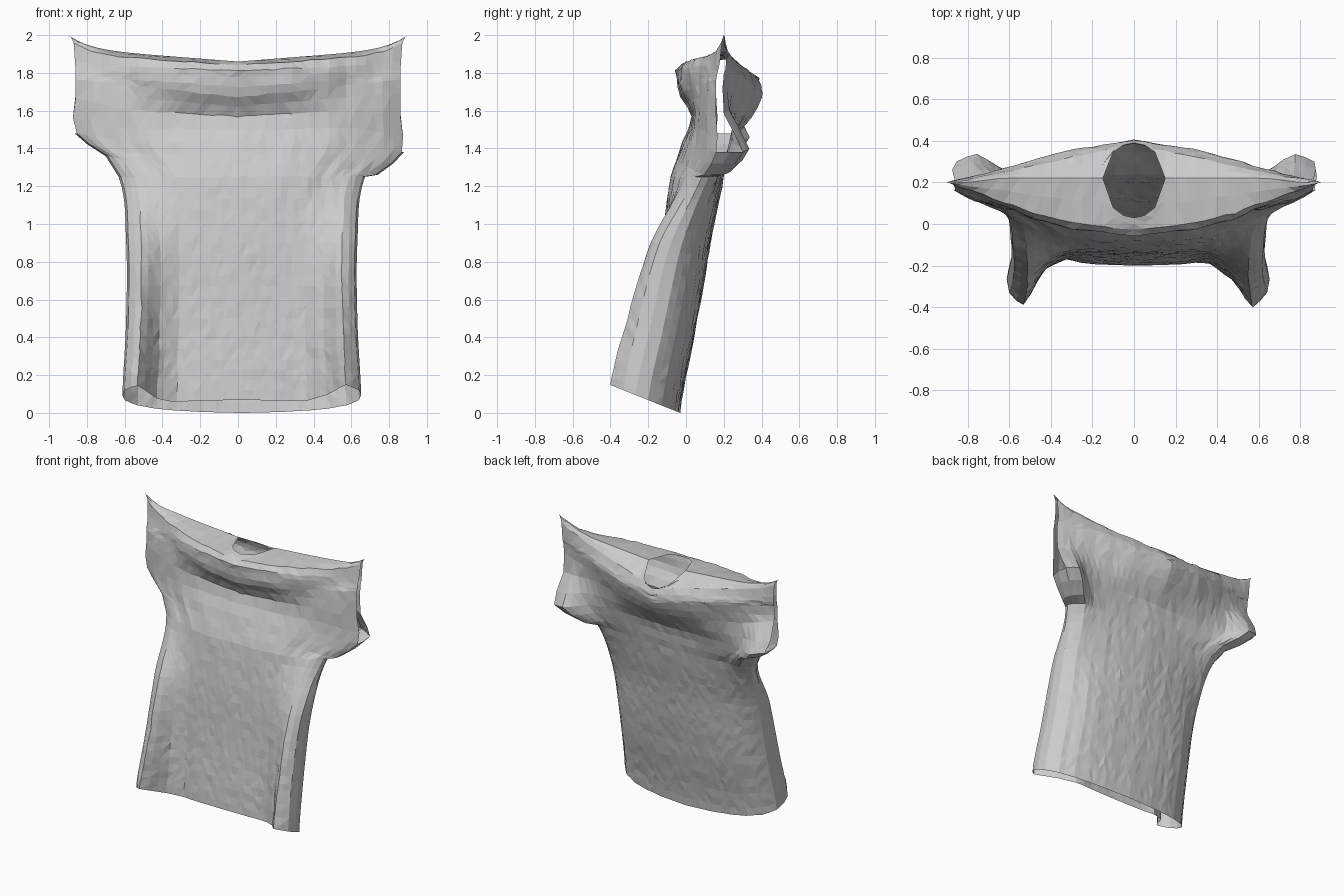
import bpy, bmesh, math, random

if "Cube" in bpy.data.objects:
    bpy.data.objects.remove(bpy.data.objects["Cube"], do_unlink=True)
random.seed(4)

# Cross-sections from hem to shoulder: height, half width,
# front depth and back depth at the STATIONS from centre to side
STATIONS = [0, .3, .55, .7, .9, 1]
ROWS = [
    (0, .62, [-.20, -.195, -.18, -.23, -.4, -.33], [-.03, -.04, -.06, -.08, -.13, -.2]),
    (.5, .6, [-.16, -.155, -.15, -.19, -.31, -.25], [.06, .055, .04, .02, -.04, -.11]),
    (.9, .6, [-.13, -.125, -.12, -.14, -.19, -.14], [.13, .12, .1, .08, .04, -.02]),
    (1.25, .64, [-.08, -.08, -.06, -.03, 0, .05], [.2, .19, .18, .17, .17, .12]),
    (1.43, .86, [-.02, -.01, .02, .06, .11, .16], [.24, .23, .23, .24, .34, .3]),
    (1.57, .86, [.03, .04, .05, .07, .11, .16], [.35, .32, .27, .24, .23, .2]),
    (1.67, .86, [-.03, -.02, .03, .08, .12, .16], [.4, .36, .31, .27, .22, .2]),
    (1.78, .86, [-.05, -.03, .02, .08, .14, .17], [.4, .36, .31, .27, .23, .21]),
    (1.85, .87, [-.03, 0, .05, .1, .16, .19], [.385, .33, .28, .25, .22, .21]),
    (1.87, .9, [.22, .22, .22, .22, .2, .2], [.22, .22, .22, .22, .2, .2]),
]
HALF = 18                 # columns on each side of the centre
NECK = 3                  # neck opening half width in columns
SLEEVE = 4                # cross-section where the sleeve opening starts


def spline(a, b, c, d, f):
    return b + .5 * f * (c - a + f * (2*a - 5*b + 4*c - d + f * (3*(b - c) + d - a)))


def across(values, t):
    """Depth at t between the centre (0) and the side (1)."""
    for i in range(len(STATIONS) - 1):
        if t <= STATIONS[i + 1] + 1e-6:
            f = (t - STATIONS[i]) / (STATIONS[i + 1] - STATIONS[i])
            f = f * f * (3 - 2 * f) * .5 + f * .5
            return values[i] + f * (values[i + 1] - values[i])


def along(fn, i, f):
    """Smooth value between cross-sections i and i + 1."""
    last = len(ROWS) - 1
    return spline(*[fn(ROWS[min(max(i + k, 0), last)]) for k in (-1, 0, 1, 2)], f)


def bump(value, centre, radius):
    return max(0, 1 - abs(value - centre) / radius)


# Vertical samples, denser where a span is taller
samples = []
for i in range(len(ROWS) - 1):
    n = max(2, round((ROWS[i + 1][0] - ROWS[i][0]) / .06))
    samples += [(i, k / n) for k in range(n)]
samples.append((len(ROWS) - 2, 1.0))
TOP = len(samples) - 1

bm = bmesh.new()


def point(r, col, side):
    i, f = samples[r]
    is_front = side == 2
    t = abs(col) / HALF
    z = level = ROWS[i][0] + f * (ROWS[i + 1][0] - ROWS[i][0])
    w = along(lambda row: row[1], i, f)
    y = along(lambda row: across(row[side], t), i, f)
    x = w * col / HALF + .02 * min(1, max(0, (1.5 - z) / .2))
    # wider fold at the front left of the hem
    if is_front and level < .9:
        y -= .025 * math.copysign(1, col) * bump(t, .7, .25) * (1 - level / .9)
    # tilted hem
    if level < .5:
        z += -.4 * (y + .03) * (1 - level / .5)
    # draped folds on the chest and upper back
    z += (.1 if is_front else .13) * t * bump(level, 1.66, .18)
    if not is_front:
        z -= .1 * (1 - t) ** 1.5 * bump(level, 1.83, .16) * (i < len(ROWS) - 2)
    # rising shoulders
    if level > 1.8:
        z += (-.01 + .07 * t + .07 * t ** 8) * min(1, (level - 1.8) / .06)
    # uneven sleeves
    if 1.25 < level < 1.6 and t > .7:
        z -= .05 * (t - .7) / .3 * math.copysign(1, col)
    # round neck edge, lower at the back
    if i == len(ROWS) - 2 and abs(col) < NECK:
        arc = f * math.sqrt(1 - (col / NECK) ** 2)
        y += (-.19 if is_front else .17) * arc
        z -= (.0 if is_front else .09) * arc
    if i == len(ROWS) - 2 and not is_front:
        z -= .08 * (1 - t) ** 1.5 * (1 - f)
    # small crumples away from the open edges
    if 0 < r < TOP and t < 1:
        x += random.uniform(-.004, .004)
        y += random.uniform(-.0025, .0025)
        z += random.uniform(-.004, .004)
    return bm.verts.new((x, y, z))


cols = range(-HALF, HALF + 1)
front = [{c: point(r, c, 2) for c in cols} for r in range(TOP + 1)]
back = [{c: point(r, c, 3) for c in cols} for r in range(TOP + 1)]

# Front and back panels
for r in range(TOP):
    for c in range(-HALF, HALF):
        for grid, flip in ((front, False), (back, True)):
            quad = [grid[r][c], grid[r][c + 1], grid[r + 1][c + 1], grid[r + 1][c]]
            bm.faces.new(quad[::-1] if flip else quad)

# Side panels from hem to sleeve, with a rounded middle column
for c, s in ((HALF, 1), (-HALF, -1)):
    middle = []
    for r in range(TOP + 1):
        if samples[r][0] > SLEEVE or (samples[r][0] == SLEEVE and samples[r][1] > 0):
            break
        m = (front[r][c].co + back[r][c].co) / 2
        m.x += .012 * s
        middle.append(bm.verts.new(m))
    for r in range(len(middle) - 1):
        strip = [(front[r][c], front[r + 1][c]), (middle[r], middle[r + 1]),
                 (back[r][c], back[r + 1][c])]
        for (a, a_up), (b, b_up) in zip(strip, strip[1:]):
            quad = [a, b, b_up, a_up]
            bm.faces.new(quad if s > 0 else quad[::-1])

# Shoulder seams; the neck stays open
for c in cols:
    if abs(c) >= NECK:
        bmesh.ops.weld_verts(bm, targetmap={back[TOP][c]: front[TOP][c]})
bmesh.ops.triangulate(bm, faces=bm.faces[:], quad_method='SHORT_EDGE')
bmesh.ops.recalc_face_normals(bm, faces=bm.faces[:])

mesh = bpy.data.meshes.new("shirt")
bm.to_mesh(mesh)
bm.free()
shirt = bpy.data.objects.new("shirt", mesh)
bpy.context.collection.objects.link(shirt)

# Plain cloth colour
cloth = bpy.data.materials.new("grey_cloth")
cloth.use_nodes = True
grey = (.6, .6, .6, 1)
cloth.diffuse_color = grey
cloth.node_tree.nodes["Principled BSDF"].inputs["Base Color"].default_value = grey
mesh.materials.append(cloth)
